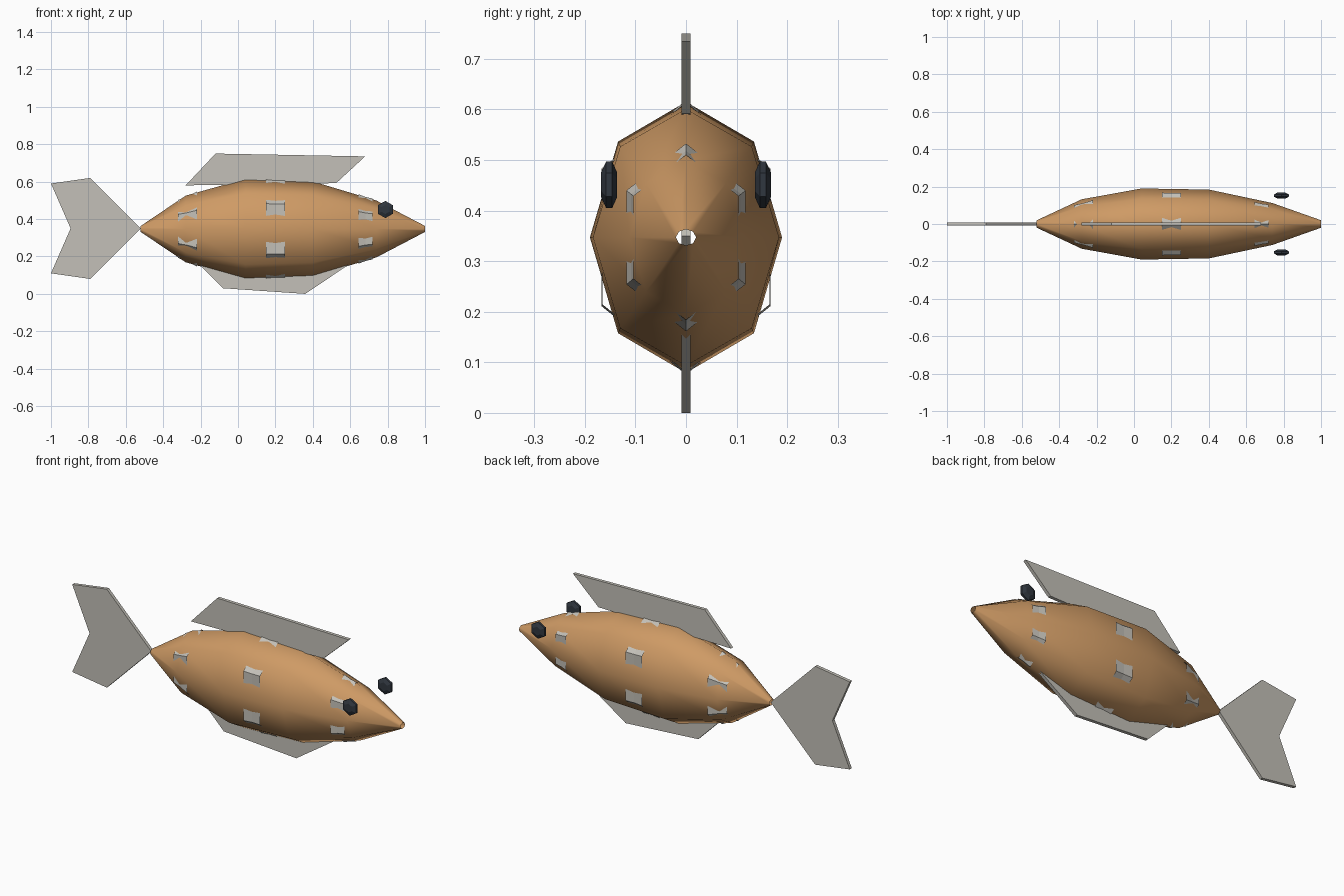
import bpy, bmesh, math

if "Cube" in bpy.data.objects:
    bpy.data.objects.remove(bpy.data.objects["Cube"])

CZ = 0.347  # height of the body axis


def material(name, rgb):
    m = bpy.data.materials.new(name)
    m.diffuse_color = (*rgb, 1)
    m.use_nodes = True
    m.node_tree.nodes["Principled BSDF"].inputs["Base Color"].default_value = m.diffuse_color
    return m


ORANGE = material("orange_brown", (0.62, 0.325, 0.13))
PALE = material("pale_grey", (0.55, 0.53, 0.48))
DARK = material("dark_slate", (0.03, 0.038, 0.05))


def finish(name, bm, mat, smooth=None):
    bmesh.ops.recalc_face_normals(bm, faces=bm.faces)
    me = bpy.data.meshes.new(name)
    bm.to_mesh(me)
    bm.free()
    me.materials.append(mat)
    ob = bpy.data.objects.new(name, me)
    bpy.context.collection.objects.link(ob)
    if smooth:
        bpy.ops.object.select_all(action='DESELECT')
        bpy.context.view_layer.objects.active = ob
        ob.select_set(True)
        bpy.ops.object.shade_smooth_by_angle(angle=math.radians(smooth))
    return ob


def loft(rings, caps=False):
    """Skin a list of equal-length point rings."""
    bm = bmesh.new()
    vs = [[bm.verts.new(p) for p in r] for r in rings]
    n = len(vs[0])
    for a, b in zip(vs, vs[1:]):
        for i in range(n):
            j = (i + 1) % n
            bm.faces.new((a[i], a[j], b[j], b[i]))
    if caps:
        bm.faces.new(vs[0])
        bm.faces.new(vs[-1])
    return bm


def section(x, ry, rz, sides):
    """Upright elliptical polygon with a corner at the top."""
    pts = []
    for i in range(sides):
        a = math.pi / 2 + 2 * math.pi * i / sides
        pts.append((x, ry * math.cos(a), CZ + rz * math.sin(a)))
    return pts


# Body: open-ended eight-sided spindle (x, half width, half height)
STATIONS = [(-0.52, 0.02, 0.016), (-0.28, 0.132, 0.178), (0.04, 0.19, 0.268),
            (0.40, 0.184, 0.254), (0.74, 0.112, 0.152), (1.0, 0.02, 0.016)]
finish("body", loft([section(*s, 8) for s in STATIONS]), ORANGE, 60)


def radii(x):
    for a, b in zip(STATIONS, STATIONS[1:]):
        if a[0] <= x <= b[0]:
            t = (x - a[0]) / (b[0] - a[0])
            return [a[k] + t * (b[k] - a[k]) for k in (1, 2)]


# Six-sided bands whose corners show through the body as pale spots
for name, x0, x1, mid in (("rear_band", -0.32, -0.22, 0.965),
                          ("middle_band", 0.15, 0.25, 1.015),
                          ("front_band", 0.645, 0.718, 1.01)):
    rings = []
    for x, f in ((x0, 1.028), ((x0 + x1) / 2, mid), (x1, 1.028)):
        ry, rz = radii(x)
        rings.append(section(x, ry * f, rz * f, 6))
    finish(name, loft(rings), PALE)

# Fins: thin flat plates
FINS = {
    "dorsal_fin": [(-0.28, 0.58), (-0.12, 0.75), (0.68, 0.735), (0.525, 0.592)],
    "belly_fin": [(-0.22, 0.17), (-0.08, 0.03), (0.36, 0.0), (0.62, 0.175)],
    "tail_fin": [(-0.52, 0.35), (-0.79, 0.62), (-1.0, 0.59), (-0.895, 0.35),
                 (-1.0, 0.11), (-0.79, 0.08)],
}
for name, outline in FINS.items():
    rings = [[(x, y, z) for x, z in outline] for y in (-0.009, 0.009)]
    finish(name, loft(rings, caps=True), PALE)

# Eyes: flattened six-sided beads floating beside the head
for name, side in (("right_eye", -1), ("left_eye", 1)):
    rings = []
    for dy, r in ((-0.016, 0.024), (-0.006, 0.046), (0.006, 0.046), (0.016, 0.024)):
        rings.append([(0.788 + r * math.cos(math.pi / 6 + k * math.pi / 3),
                       side * 0.152 + dy,
                       0.451 + r * math.sin(math.pi / 6 + k * math.pi / 3))
                      for k in range(6)])
    finish(name, loft(rings, caps=True), DARK)
